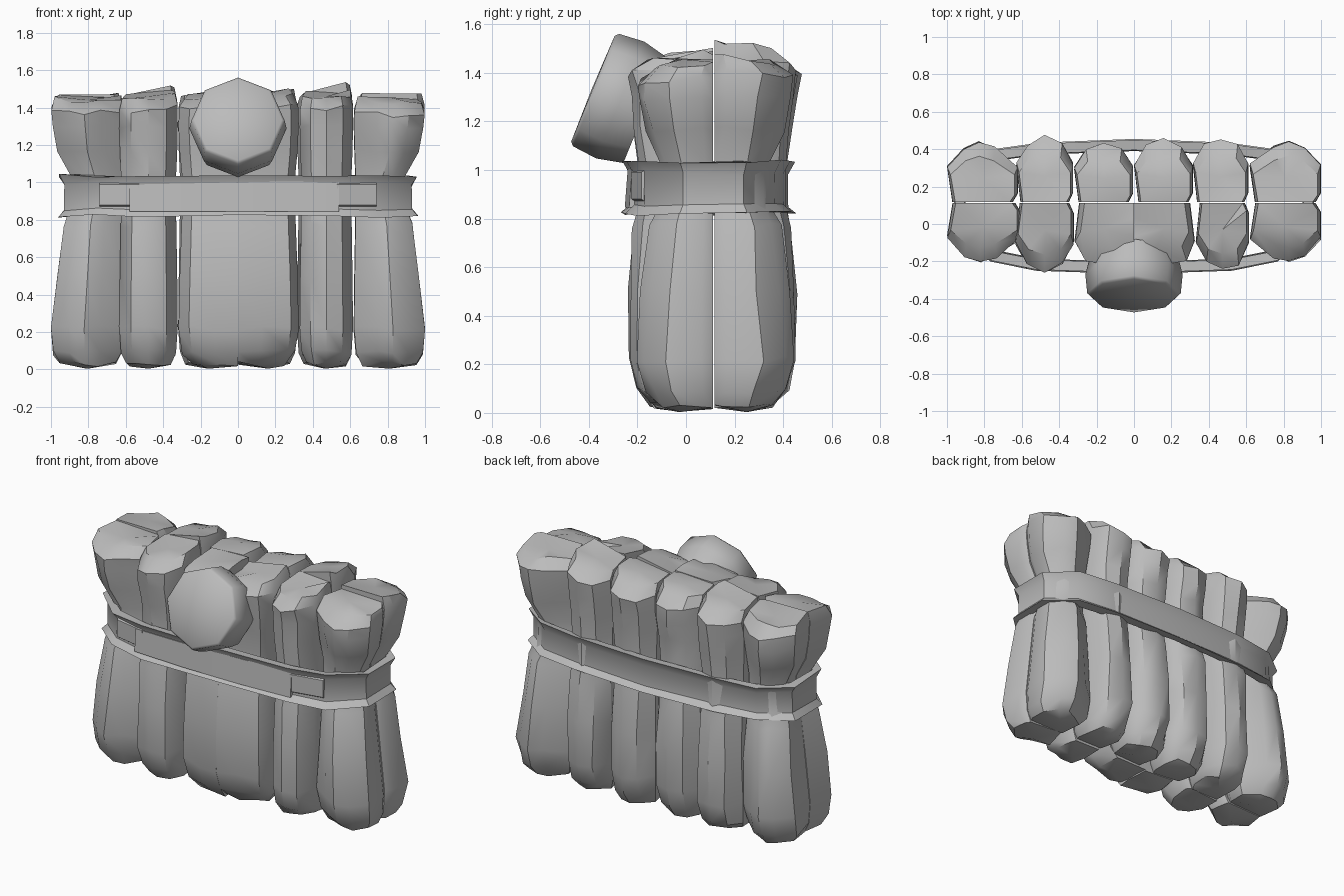
import bpy, bmesh, math, random
from mathutils import Vector

if "Cube" in bpy.data.objects:
    bpy.data.objects.remove(bpy.data.objects["Cube"])

random.seed(11)
grey = bpy.data.materials.new("stone grey")
grey.diffuse_color = (0.5, 0.5, 0.5, 1)
grey.use_nodes = True
grey.node_tree.nodes["Principled BSDF"].inputs["Base Color"].default_value = grey.diffuse_color


def loft(name, rings, cap=True, close=False, bottom=None, top=None, angle=35):
    """Skin a list of equal-length point rings into one object."""
    bm = bmesh.new()
    vs = [[bm.verts.new(p) for p in r] for r in rings]
    n = len(vs[0])
    pairs = list(zip(vs, vs[1:])) + ([(vs[-1], vs[0])] if close else [])
    for a, b in pairs:
        for i in range(n):
            j = (i + 1) % n
            bm.faces.new((a[i], a[j], b[j], b[i]))
    if cap:
        for ring, centre in ((vs[0][::-1], bottom), (vs[-1], top)):
            if centre:
                c = bm.verts.new(centre)
                for i in range(n):
                    bm.faces.new((ring[i], ring[(i + 1) % n], c))
            else:
                bm.faces.new(ring)
    bmesh.ops.recalc_face_normals(bm, faces=bm.faces)
    me = bpy.data.meshes.new(name)
    bm.to_mesh(me)
    bm.free()
    ob = bpy.data.objects.new(name, me)
    bpy.context.collection.objects.link(ob)
    me.materials.append(grey)
    bpy.ops.object.select_all(action='DESELECT')
    ob.select_set(True)
    bpy.context.view_layer.objects.active = ob
    bpy.ops.object.shade_smooth_by_angle(angle=math.radians(angle))
    return ob


# Cross-sections: u across the stick, v from the flat inner side to the outer side
ROUND = [(-.85, 0), (.85, 0), (1, .15), (1, .6), (.62, .9), (0, 1), (-.6, .9), (-1, .6)]
LEFT_HALF = [(-.85, 0), (1, 0), (1, .3), (1, .7), (1, 1), (.2, .97), (-.65, .9), (-1, .6)]
RIGHT_HALF = [(-1, 0), (.85, 0), (1, .6), (.75, .9), (-.2, .97), (-1, 1), (-1, .7), (-1, .3)]
# Levels: height, width factor, depth factor, corner tuck, corner depth loss
LEVELS = [(.03, .76, .72, 0, 0), (.09, .94, .88, 0, 0), (.22, 1, 1, 0, 0), (.50, .98, .99, .03, .04),
          (.77, .95, .94, .06, .10), (.86, .94, .85, .09, .17), (1.03, .94, .86, .10, .17),
          (1.17, .98, .92, .03, .05), (1.30, 1, .98, .01, 0), (1.41, .99, 1.02, 0, 0), (1.47, .9, .76, 0, 0)]
LAST = len(LEVELS) - 1


def stick(name, x0, x1, inner, outer, prof, top, end=0, seam=0):
    """end: side of the outer flank of corner sticks; seam: side kept straight against a twin."""
    rings = []
    tilt = random.uniform(-.025, .025)
    depth = outer - inner
    for k, (z, w, d, tuck, loss) in enumerate(LEVELS):
        a, b = x0, x1
        if end:
            a, b = (a + tuck, b) if end < 0 else (a, b - tuck)
            d -= loss
        hw = (b - a) / 2 * w
        cx = b - hw if seam > 0 else a + hw if seam < 0 else (a + b) / 2
        if k >= LAST - 1:
            z += top - 1.48
        ring = []
        for u, v in prof:
            if end and v >= .9:              # corner sticks taper to a wedge leaning outward
                u = u * .72 + end * .1
            shift, zz = 0, z
            if k not in (0, 5, 6, LAST) and v > .5 and not seam:
                shift = random.uniform(-.05, .02)
            if k not in (5, 6):
                zz += random.uniform(-.015, .015)
            if k >= LAST - 1:                # crown slopes down to the outside
                zz += tilt * u + .012 - .03 * v
            ring.append((cx + u * hw, inner + depth * (v * d + shift), max(zz, .004)))
        rings.append(ring)
    cx, cy = (x0 + x1) / 2, inner + depth * .4
    return loft(name, rings, bottom=(cx, cy, .004), top=(cx, cy, top + random.choice((-.02, -.01, .005))))


# Back row of six sticks
back = [(-1, -.62, .44, 1.47, -1), (-.63, -.325, .465, 1.49, 0), (-.32, -.005, .435, 1.48, 0),
        (0, .315, .45, 1.48, 0), (.315, .612, .46, 1.50, 0), (.618, 1, .445, 1.47, 1)]
for i, (a, b, o, t, e) in enumerate(back):
    stick(f"back_stick_{i + 1}", a, b, .117, o, ROUND, t, e)

# Front row, with the two middle sticks fused along their seam
front = [(-1, -.605, -.205, 1.46, -1, 0), (-.635, -.322, -.25, 1.47, 0, 0), (-.318, .001, -.225, 1.48, 0, 1),
         (-.001, .325, -.225, 1.47, 0, -1), (.33, .615, -.245, 1.48, 0, 0), (.62, 1, -.205, 1.45, 1, 0)]
for i, (a, b, o, t, e, s) in enumerate(front):
    prof = LEFT_HALF if s > 0 else RIGHT_HALF if s < 0 else ROUND
    stick(f"front_stick_{i + 1}", a, b, .111, o, prof, t, e, s)

# Binding band: a closed path with flared upper and lower lips
path = [(-.925, -.01), (-.75, -.165), (-.52, -.21), (0, -.228), (.52, -.21), (.75, -.165), (.925, -.01),
        (.925, .235), (.76, .36), (.5, .395), (0, .415), (-.5, .395), (-.76, .36), (-.925, .235)]
section = [(.04, .82), (.006, .855), (.004, .985), (.034, 1.035), (-.02, 1.03), (-.025, .83)]
rings = []
for i, p in enumerate(path):
    t = Vector(path[(i + 1) % len(path)]) - Vector(path[i - 1])
    nrm = Vector((t.y, -t.x)).normalized()
    ring = []
    for o, z in section:
        q = Vector(p) + nrm * o
        ring.append((q.x, q.y, z + random.uniform(-.01, .01)))
    rings.append(ring)
loft("binding_band", rings, cap=False, close=True, angle=35)

# Lapped strip on the front of the band, slanting slightly
strip = []
for x, y in [(-.58, -.208), (-.2, -.226), (.2, -.226), (.54, -.208)]:
    lo, hi = .845, 1.0 + .02 * x
    strip.append([(x, y - .026, lo), (x, y - .014, hi), (x, y + .02, hi), (x, y + .02, lo)])
loft("front_strip", strip, angle=20)

# Fold clips at the front corners of the band
for s in (-1, 1):
    clip = []
    for x, y in [(.53, -.212), (.64, -.19), (.74, -.17)]:
        clip.append([(s * x, y - .014, .88), (s * x, y - .014, .99), (s * x, y + .03, 1.02), (s * x, y + .03, .85)])
    loft("band_clip_" + ("left" if s < 0 else "right"), clip, angle=20)

# Tilted octagonal knob pressed against the front
axis = Vector((0, -.925, .38))
up = Vector((0, .38, .925))
centre = Vector((0, -.215, 1.265))
rings = []
for depth, r in [(-.05, .235), (.06, .26), (.168, .25), (.182, .235)]:
    ring = []
    for i in range(8):
        a = math.tau * i / 8
        p = centre + axis * depth + Vector((1, 0, 0)) * (r * math.sin(a)) + up * (r * math.cos(a))
        ring.append(p)
    rings.append(ring)
loft("front_knob", rings, top=centre + axis * .186, angle=60)
